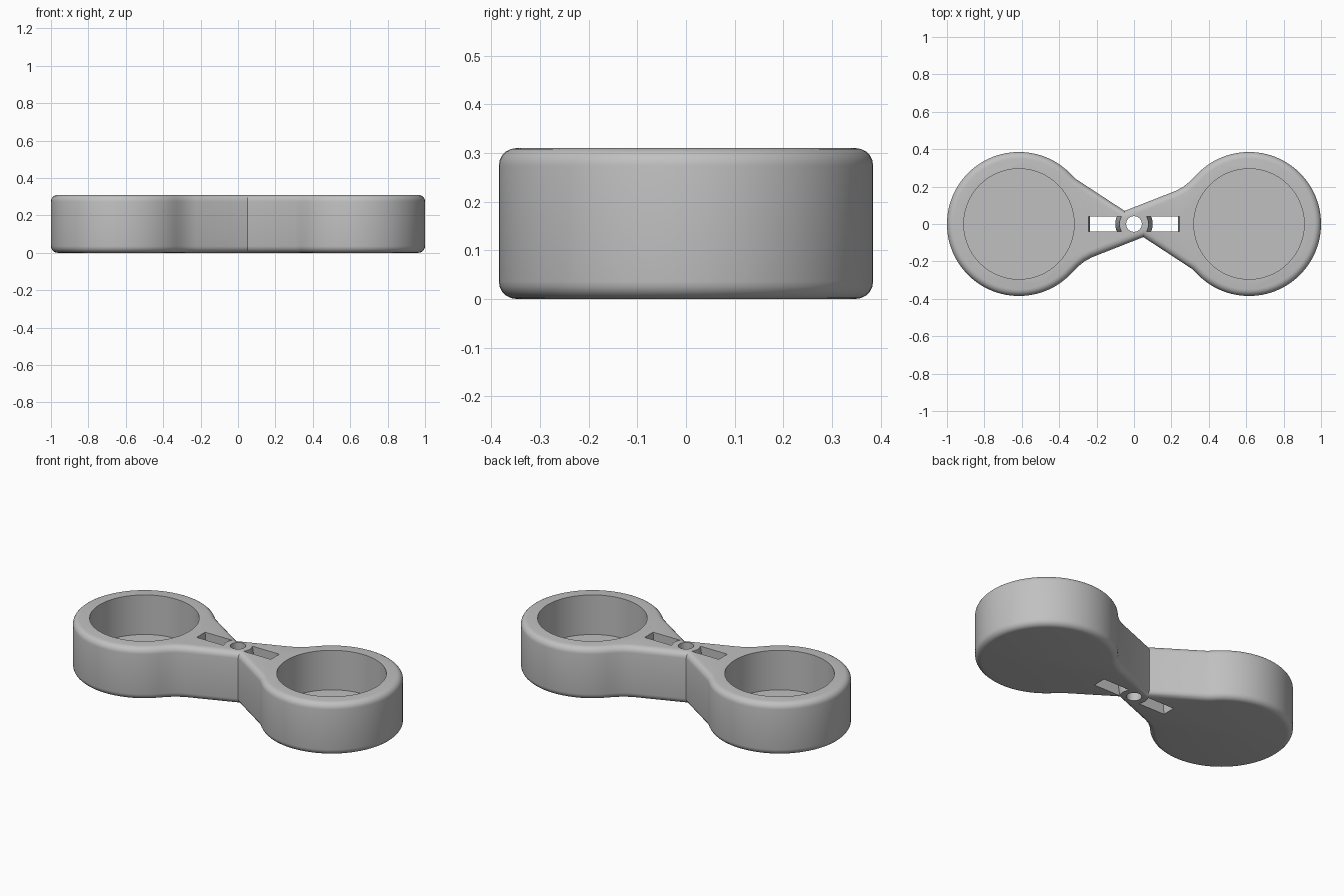
import bpy
import bmesh
from math import cos, sin, radians, sqrt, pi

HEIGHT = 0.31
CENTRE = 0.615      # cup centre along x
OUTER = 0.385       # cup outer radius
POCKET = 0.295      # cup inner radius
FLOOR = 0.075

cube = bpy.data.objects.get("Cube")
if cube:
    bpy.data.objects.remove(cube, do_unlink=True)


def loft(bm, rings):
    """Skin equal-length rings of points, listed from bottom to top, and cap both ends."""
    loops = [[bm.verts.new(p) for p in ring] for ring in rings]
    for low, high in zip(loops, loops[1:]):
        for i in range(len(low)):
            j = (i + 1) % len(low)
            bm.faces.new((low[i], low[j], high[j], high[i]))
    bm.faces.new(loops[0][::-1])
    bm.faces.new(loops[-1])


def prism(bm, outline, z0, z1):
    loft(bm, [[(x, y, z) for x, y in outline] for z in (z0, z1)])


def circle(cx, r, n):
    return [(cx + r * cos(2 * pi * i / n), r * sin(2 * pi * i / n)) for i in range(n)]


def make_object(name, bm):
    bmesh.ops.recalc_face_normals(bm, faces=bm.faces)
    mesh = bpy.data.meshes.new(name)
    bm.to_mesh(mesh)
    bm.free()
    obj = bpy.data.objects.new(name, mesh)
    bpy.context.collection.objects.link(obj)
    return obj


# Body outline: one lobe with its neck, repeated by a half turn
half = [(0.05, -0.07), (0.31, -0.24)]
for i in range(73):
    a = radians(-138 + 276 * i / 72)
    half.append((CENTRE + OUTER * cos(a), OUTER * sin(a)))
half += [(0.3, 0.228), (0.265, 0.2), (0.225, 0.178)]
outline = half + [(-x, -y) for x, y in half]

bm = bmesh.new()
prism(bm, outline, 0, HEIGHT)
body = make_object("double_cup_holder", bm)

# Rounded top and bottom rims
bevel = body.modifiers.new("rounded_rims", 'BEVEL')
bevel.width = 0.036
bevel.segments = 5
bevel.limit_method = 'ANGLE'
bevel.angle_limit = radians(70)

# Cutters: two blind pockets, the pivot hole and two tie slots
bm = bmesh.new()
prism(bm, circle(0, 0.042, 32), -0.1, HEIGHT + 0.1)
for side in (1, -1):
    prism(bm, circle(side * CENTRE, POCKET, 96), FLOOR, HEIGHT + 0.1)
    rings = []
    # The slot narrows at mid height around a bulging hub
    for z, r, end in ((-0.02, 0.075, 0.245), (HEIGHT / 2, 0.1, 0.235),
                      (HEIGHT + 0.02, 0.075, 0.245)):
        ring = [(end, -0.04), (end, 0.04)]
        for i in range(9):
            y = 0.04 - 0.01 * i
            ring.append((sqrt(r * r - y * y), y))
        rings.append([(side * x, side * y, z) for x, y in ring])
    loft(bm, rings)
cutter = make_object("hole_cutter", bm)
cutter.hide_render = True

cut = body.modifiers.new("holes", 'BOOLEAN')
cut.operation = 'DIFFERENCE'
cut.solver = 'EXACT'
cut.object = cutter

# Bake the modifiers and drop the cutter
bpy.context.view_layer.update()
graph = bpy.context.evaluated_depsgraph_get()
mesh = bpy.data.meshes.new_from_object(body.evaluated_get(graph))
body.modifiers.clear()
body.data = mesh
bpy.data.objects.remove(cutter, do_unlink=True)

# Plain grey material
grey = bpy.data.materials.new("plain_grey")
grey.use_nodes = True
colour = (0.53, 0.53, 0.53, 1)
grey.diffuse_color = colour
grey.node_tree.nodes["Principled BSDF"].inputs["Base Color"].default_value = colour
mesh.materials.clear()
mesh.materials.append(grey)
for face in mesh.polygons:
    face.material_index = 0

bpy.ops.object.select_all(action='DESELECT')
body.select_set(True)
bpy.context.view_layer.objects.active = body
bpy.ops.object.shade_smooth_by_angle(angle=radians(30))
